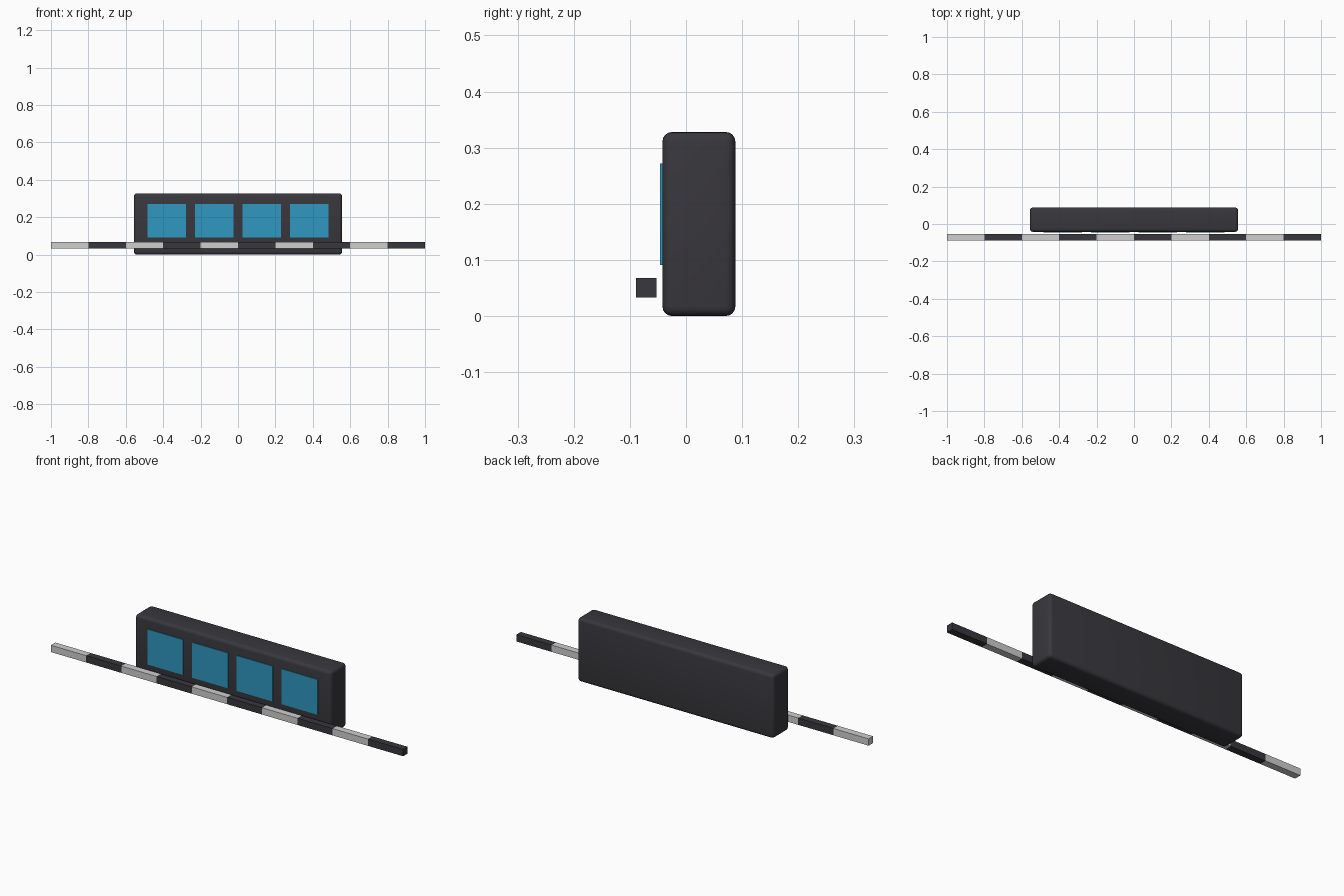
import bpy

if "Cube" in bpy.data.objects:
    bpy.data.objects.remove(bpy.data.objects["Cube"])


def material(name, rgb):
    m = bpy.data.materials.new(name)
    m.diffuse_color = (*rgb, 1.0)
    m.use_nodes = True
    m.node_tree.nodes["Principled BSDF"].inputs["Base Color"].default_value = m.diffuse_color
    return m


charcoal = material("charcoal", (0.040, 0.038, 0.045))
light_grey = material("light grey", (0.62, 0.62, 0.63))
blue = material("screen blue", (0.029, 0.31, 0.53))


def box(name, low, high, mat):
    """Axis-aligned box between two corners."""
    centre = [(a + b) / 2 for a, b in zip(low, high)]
    bpy.ops.mesh.primitive_cube_add(size=1, location=centre)
    ob = bpy.context.object
    ob.name = name
    ob.scale = [b - a for a, b in zip(low, high)]
    bpy.ops.object.transform_apply(location=False, rotation=False, scale=True)
    ob.data.materials.append(mat)
    return ob


# Rounded housing
housing = box("housing", (-0.557, -0.042, 0.0), (0.557, 0.088, 0.328), charcoal)
bevel = housing.modifiers.new("rounded edges", 'BEVEL')
bevel.width = 0.017
bevel.segments = 4
bpy.ops.object.modifier_apply(modifier=bevel.name)
bpy.ops.object.shade_smooth_by_angle()

# Four thin screen plates on the front face
for i in range(4):
    x = (i - 1.5) * 0.254
    box(f"screen_{i + 1}", (x - 0.102, -0.046, 0.091),
        (x + 0.102, -0.041, 0.272), blue)

# Square measuring bar of ten alternating segments
for i in range(10):
    x = -1.0 + i * 0.2
    box(f"bar_segment_{i + 1}", (x, -0.089, 0.033), (x + 0.2, -0.053, 0.068),
        charcoal if i % 2 else light_grey)
